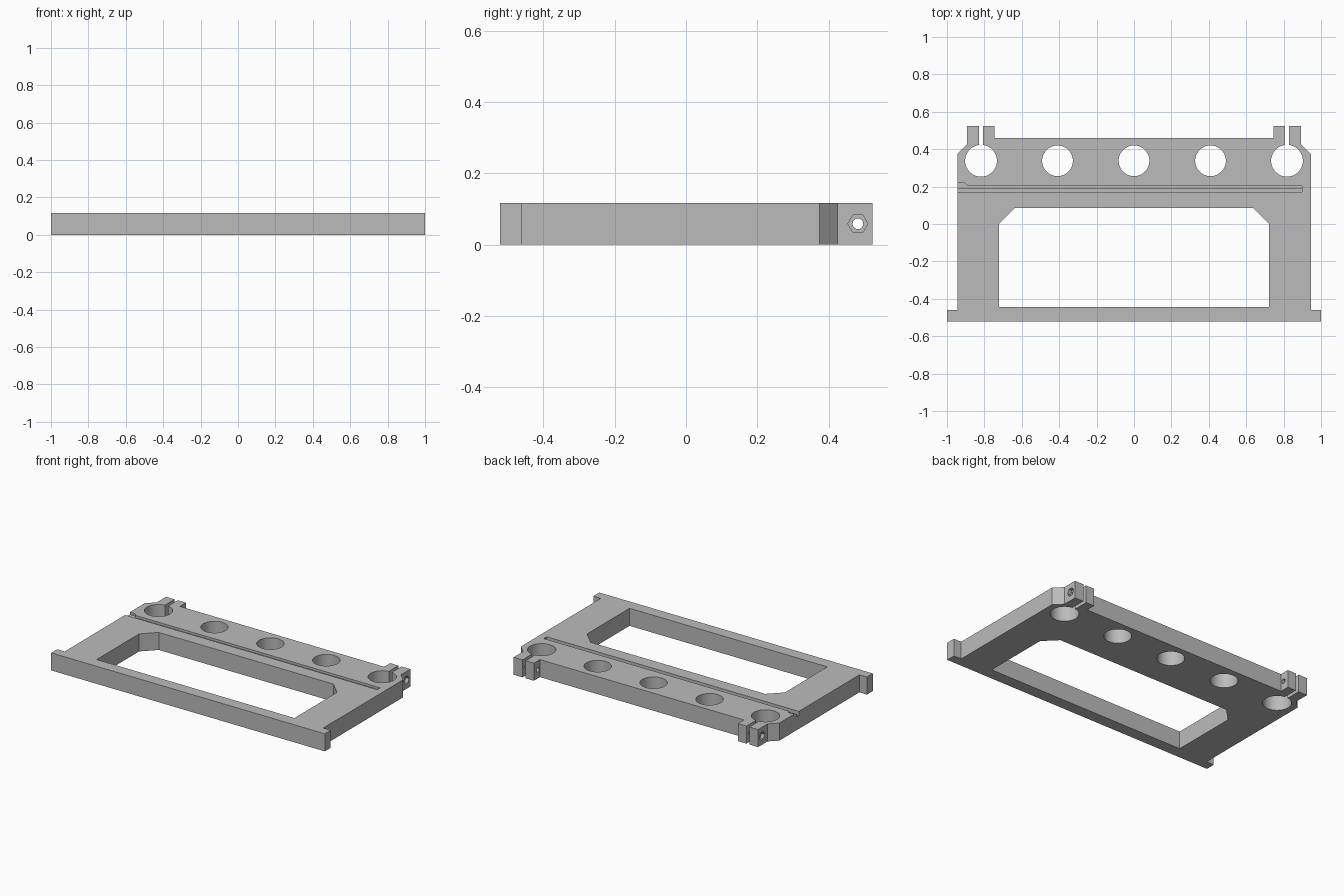
import bpy
import math

cube = bpy.data.objects.get("Cube")
if cube:
    bpy.data.objects.remove(cube, do_unlink=True)

THICK = 0.116
HOLE_Y = 0.338
BOLT_Y, BOLT_Z = 0.482, 0.058

grey = bpy.data.materials.new("plain_grey")
grey.use_nodes = True
colour = (0.5, 0.5, 0.5, 1)
grey.diffuse_color = colour
grey.node_tree.nodes["Principled BSDF"].inputs["Base Color"].default_value = colour


def prism(name, points, z0, z1):
    """Extrude a counter-clockwise outline from z0 to z1."""
    n = len(points)
    verts = [(x, y, z) for z in (z0, z1) for x, y in points]
    faces = [tuple(reversed(range(n))), tuple(range(n, 2 * n))]
    faces += [(i, (i + 1) % n, n + (i + 1) % n, n + i) for i in range(n)]
    mesh = bpy.data.meshes.new(name)
    mesh.from_pydata(verts, [], faces)
    mesh.materials.append(grey)
    obj = bpy.data.objects.new(name, mesh)
    bpy.context.collection.objects.link(obj)
    return obj


def mirrored(half):
    """Complete a right-hand outline, listed from front to back."""
    return half + [(-x, y) for x, y in reversed(half)]


def box(name, x0, x1, y0, y1, z0, z1):
    return prism(name, [(x0, y0), (x1, y0), (x1, y1), (x0, y1)], z0, z1)


def round_cutter(name, radius, depth, sides, location, along_x=False):
    bpy.ops.mesh.primitive_cylinder_add(vertices=sides, radius=radius, depth=depth, location=location)
    obj = bpy.context.object
    obj.name = name
    if along_x:
        obj.rotation_euler.y = math.pi / 2
    obj.data.materials.append(grey)
    return obj


# Plate with wide front flange, chamfered rear corners and clamp ears
frame = prism("frame_plate", mirrored([
    (1, -0.522), (1, -0.46), (0.945, -0.46), (0.945, 0.375), (0.893, 0.425),
    (0.893, 0.523), (0.746, 0.523), (0.746, 0.46)]), 0, THICK)

# Large window with chamfered rear corners
cutters = [prism("window_cutter", mirrored([
    (0.723, -0.443), (0.723, 0), (0.638, 0.085)]), -0.1, 0.3)]

# Row of round holes, the outer pair slightly larger
for x in (-0.818, -0.409, 0, 0.409, 0.818):
    radius = 0.085 if abs(x) > 0.5 else 0.082
    cutters.append(round_cutter("hole_cutter", radius, 0.5, 64, (x, HOLE_Y, 0.05)))

# Clamp slits, bolt holes and hexagonal nut pockets
for side in (-1, 1):
    x0, x1 = sorted((side * 0.807, side * 0.829))
    cutters.append(box("slit_cutter", x0, x1, HOLE_Y, 0.6, -0.1, 0.3))
    cutters.append(round_cutter("bolt_cutter", 0.015, 0.3, 32,
                                (side * 0.82, BOLT_Y, BOLT_Z), True))
    cutters.append(round_cutter("nut_cutter", 0.028, 0.06, 6,
                                (side * 0.9, BOLT_Y, BOLT_Z), True))

# Stepped wire groove, open at one end with a wider entry
cutters.append(box("groove_cutter", -1.1, 0.898, 0.172, 0.19, THICK - 0.03, 0.3))
cutters.append(box("groove_step_cutter", -1.1, 0.898, 0.18, 0.202, THICK - 0.015, 0.3))
cutters.append(prism("groove_entry_cutter", [
    (-1.1, 0.185), (-0.89, 0.185), (-0.89, 0.205), (-0.905, 0.22), (-1.1, 0.22)],
    THICK - 0.0151, 0.3))

# Cut everything out of the plate
for cutter in cutters:
    cutter.hide_render = True
    cut = frame.modifiers.new(cutter.name, 'BOOLEAN')
    cut.operation = 'DIFFERENCE'
    cut.solver = 'EXACT'
    cut.object = cutter
bpy.ops.object.select_all(action='DESELECT')
frame.select_set(True)
bpy.context.view_layer.objects.active = frame
for cutter in cutters:
    bpy.ops.object.modifier_apply(modifier=frame.modifiers[0].name)
for cutter in cutters:
    bpy.data.objects.remove(cutter, do_unlink=True)
bpy.ops.object.shade_smooth_by_angle(angle=math.radians(30))
